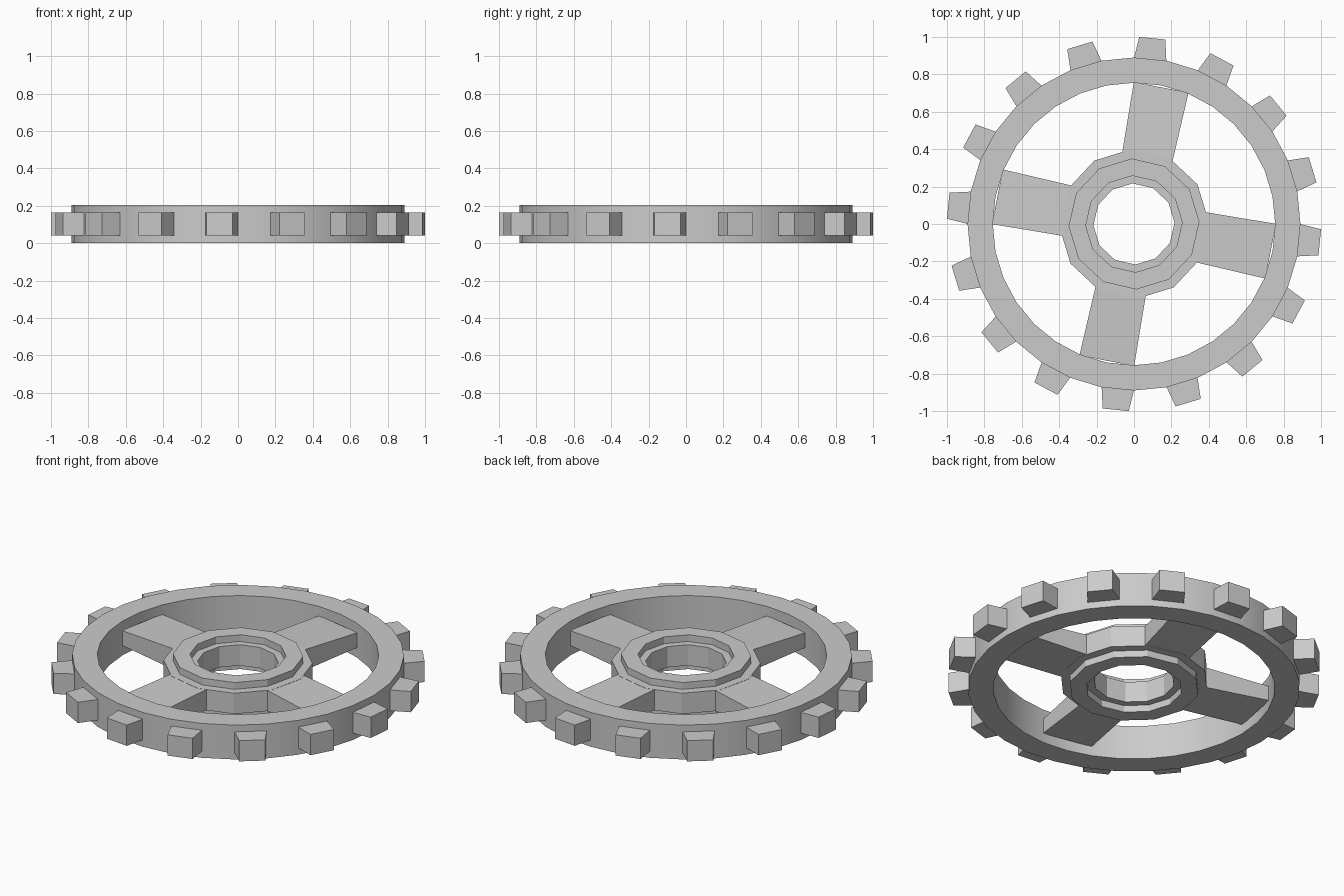
import bpy, math
from math import sin, cos, radians

if "Cube" in bpy.data.objects:
    bpy.data.objects.remove(bpy.data.objects["Cube"])

H = 0.203          # full thickness
MID = H / 2

def make(name, verts, faces, smooth=None):
    me = bpy.data.meshes.new(name)
    me.from_pydata(verts, [], faces)
    me.update()
    ob = bpy.data.objects.new(name, me)
    bpy.context.collection.objects.link(ob)
    if smooth:
        bpy.ops.object.select_all(action='DESELECT')
        ob.select_set(True)
        bpy.context.view_layer.objects.active = ob
        bpy.ops.object.shade_smooth_by_angle(angle=radians(smooth))
    return ob

def lathe(name, profile, sides, start=0, smooth=None):
    """Spin a closed counter-clockwise (radius, z) profile around z."""
    n = len(profile)
    verts = []
    for i in range(sides):
        a = radians(start) + 2 * math.pi * i / sides
        verts += [(r * cos(a), r * sin(a), z) for r, z in profile]
    faces = []
    for i in range(sides):
        j = (i + 1) % sides
        for k in range(n):
            m = (k + 1) % n
            faces.append((i*n + k, j*n + k, j*n + m, i*n + m))
    return make(name, verts, faces, smooth)

def radial_block(name, angle, d0, w0, h0, d1, w1, h1):
    """Tapered block along a radius: distance, half width, half height at each end."""
    a = radians(angle)
    verts = []
    for d, w, h in ((d0, w0, h0), (d1, w1, h1)):
        for s, t in ((-1, -1), (1, -1), (1, 1), (-1, 1)):
            verts.append((d*cos(a) - s*w*sin(a), d*sin(a) + s*w*cos(a), MID + t*h))
    faces = [(3, 2, 1, 0), (4, 5, 6, 7)]
    faces += [(k, (k+1) % 4, (k+1) % 4 + 4, k + 4) for k in range(4)]
    return make(name, verts, faces)

# Outer rim
lathe("rim", [(0.755, 0), (0.89, 0), (0.89, H), (0.755, H)], 32, smooth=20)

# Hub with a raised ring on both faces
lo, hi = MID - 0.0615, MID + 0.0615
lathe("hub", [(0.217, lo), (0.258, lo), (0.258, 0), (0.35, 0), (0.35, lo), (0.40, lo),
              (0.40, hi), (0.35, hi), (0.35, H), (0.258, H), (0.258, hi), (0.217, hi)],
      12, start=2)

# Teeth, each on every second rim segment
for i in range(16):
    radial_block(f"tooth_{i+1}", 22.5*i - 5.625, 0.884, 0.0868, 0.0615, 0.998, 0.07, 0.0615)

# Four spokes, thinner toward the rim
for i in range(4):
    radial_block(f"spoke_{i+1}", 90*i - 11.25, 0.366, 0.1365, 0.0613, 0.745, 0.149, 0.0435)
